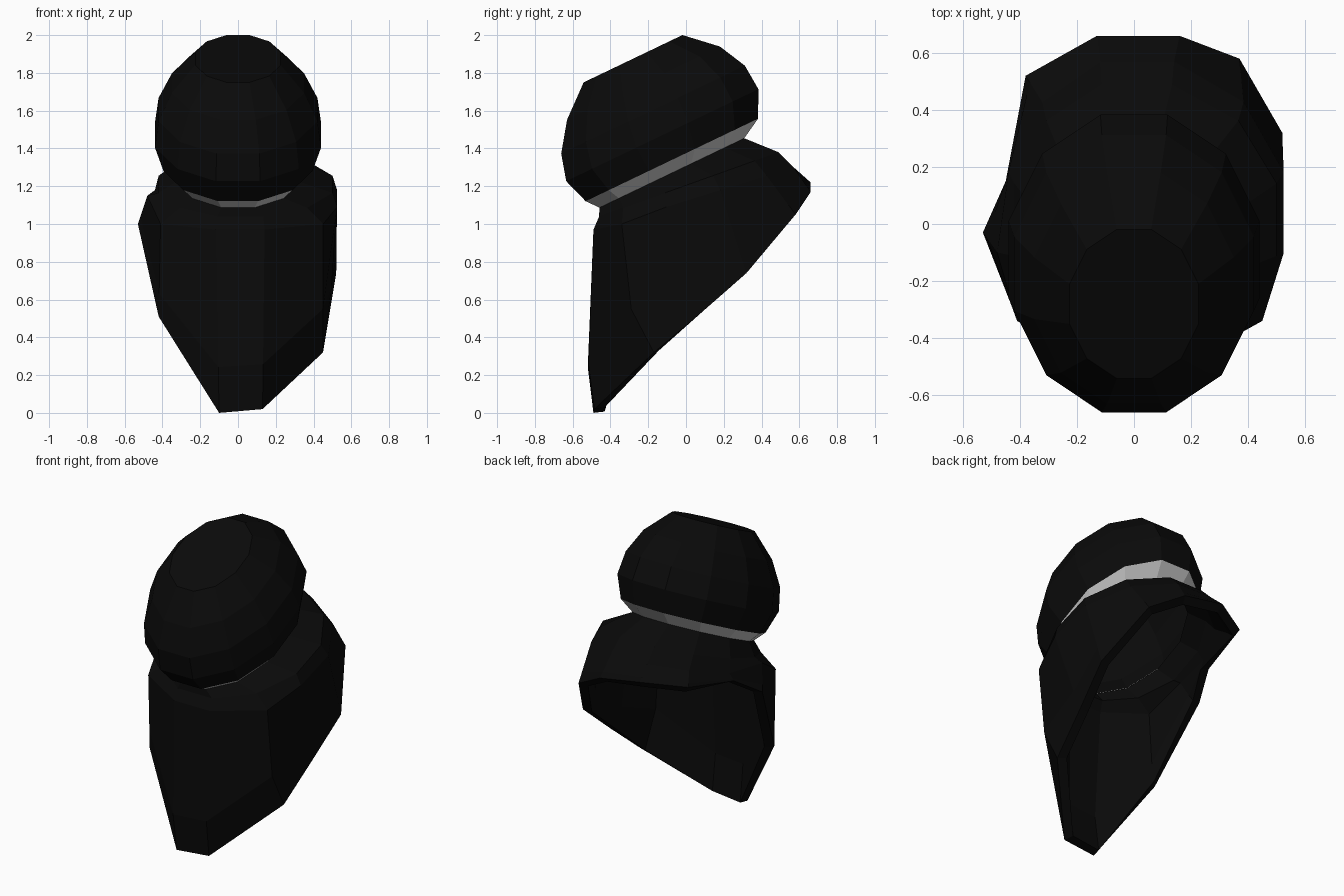
import bpy
from math import sin, cos, radians
from mathutils import Vector

if "Cube" in bpy.data.objects:
    bpy.data.objects.remove(bpy.data.objects["Cube"])

N = 12
ANGLES = [radians(-15 + 30 * k) for k in range(N)]
C15 = cos(radians(15))

black = bpy.data.materials.new("black")
black.diffuse_color = (0.003, 0.003, 0.003, 1)
black.use_nodes = True
black.node_tree.nodes["Principled BSDF"].inputs["Base Color"].default_value = black.diffuse_color


def ring(front, back, left, right):
    """12-sided ring between a front and back (y, z) point, with side extents."""
    f, b = Vector(front), Vector(back)
    mid, half = (f + b) / 2, (b - f) / 2 / C15
    pts = []
    for t in ANGLES:
        p = mid - half * cos(t)
        side = right if sin(t) > 0 else left
        pts.append((side / C15 * sin(t), p.x, p.y))
    return pts


def tilted_ring(v, centre, radius):
    """Ring square to the tilted head axis."""
    c, s = 0.902, 0.432
    ends = [(u * c - v * s, u * s + v * c) for u in (centre - radius, centre + radius)]
    return ring(ends[0], ends[1], radius * 0.78, radius * 0.78)


def loft(name, rings, mat=None, top=False):
    verts = [p for r in rings for p in r]
    faces = []
    for i in range(len(rings) - 1):
        for k in range(N):
            a, b = i * N + k, i * N + (k + 1) % N
            faces.append((a, b, b + N, a + N))
    if top:
        faces.append(tuple(range(len(verts) - N, len(verts))))
    me = bpy.data.meshes.new(name)
    me.from_pydata(verts, [], faces)
    ob = bpy.data.objects.new(name, me)
    bpy.context.collection.objects.link(ob)
    if mat:
        me.materials.append(mat)
    return ob


# rounded cap, open below
brim = tilted_ring(1.24, 0.511, 0.506)
loft("cap", [brim,
             tilted_ring(1.38, 0.522, 0.564),
             tilted_ring(1.523, 0.536, 0.539),
             tilted_ring(1.671, 0.551, 0.449),
             tilted_ring(1.812, 0.557, 0.29)], black, top=True)

# grey band under the cap
neck = tilted_ring(1.178, 0.481, 0.425)
loft("neck_band", [neck, brim])

# draped cape: uneven hem rising steeply from the front point to the back
hem = [(-.10, -.49, 0), (.13, -.485, .02), (.45, -.17, .32), (.485, .08, .53),
       (.52, .32, .74), (.37, .58, 1.05), (.16, .66, 1.17), (-.13, .66, 1.22),
       (-.38, .52, 1.2), (-.45, .15, 1.12), (-.53, -.03, 1.0), (-.42, -.31, .51)]
chest = ring((-.49, .97), (.57, 1.30), .44, .525)
chest[2] = (.45, -.34, 1.0)       # squarer front corners
chest[11] = (-.41, -.34, 1.0)
chest[10] = (-.48, -.10, 1.15)
shoulder = ring((-.46, 1.04), (.49, 1.38), .42, .50)
lower = [Vector(h).lerp(Vector(c), 0.25) for h, c in zip(hem, chest)]
for p in lower[:2]:
    p.y -= 0.03
lower[2] = Vector((.45, -.29, .55))
cape = loft("cape", [hem, lower, chest, shoulder, neck], black)

# cloth thickness, tapering to nothing at the neck opening
group = cape.vertex_groups.new(name="thick")
group.add(list(range(4 * N)), 1.0, 'REPLACE')
sol = cape.modifiers.new("thickness", 'SOLIDIFY')
sol.thickness = 0.06
sol.offset = -1
sol.vertex_group = "thick"
sol.thickness_vertex_group = 0.05
